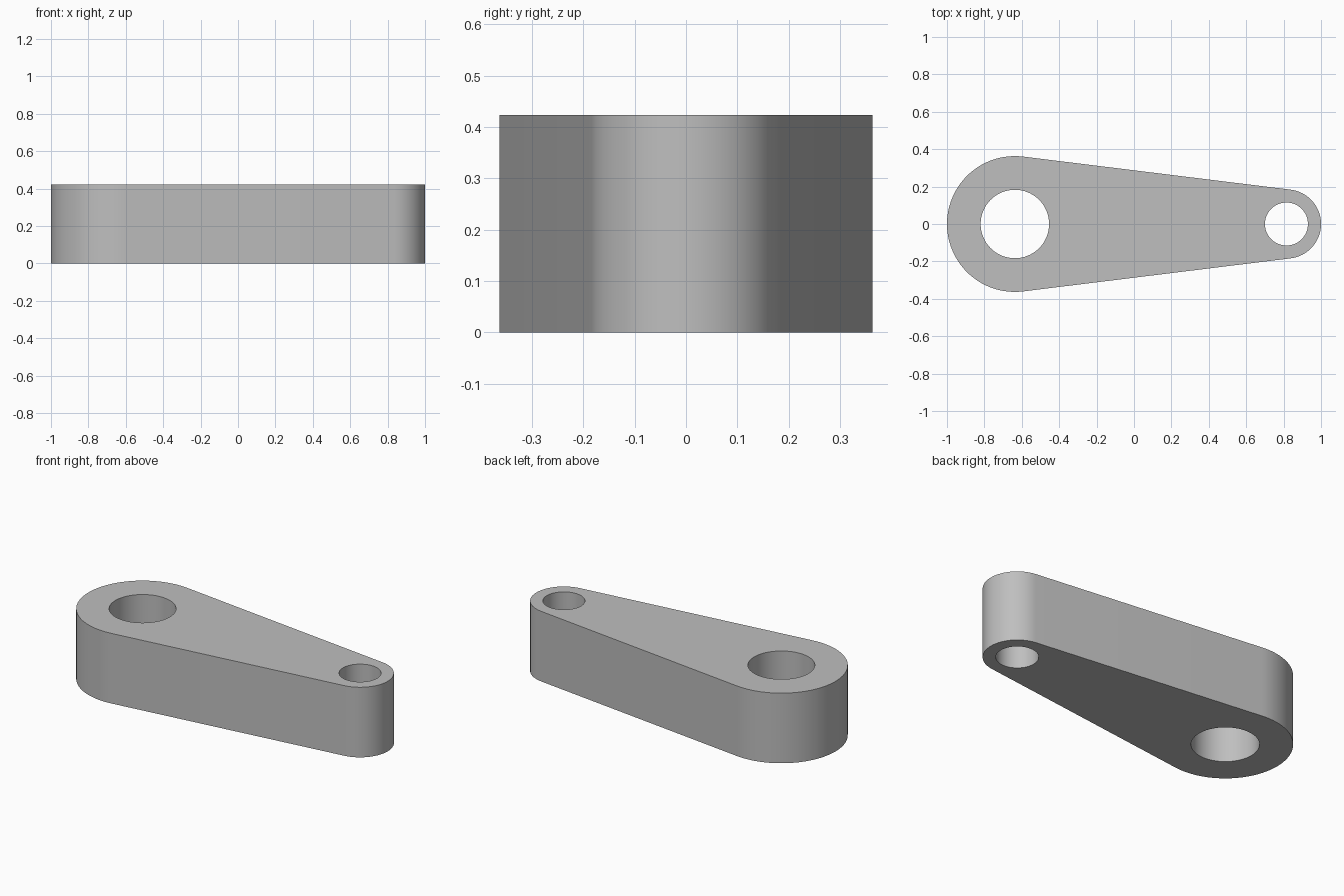
import bpy
import bmesh
from math import acos, cos, sin, pi, radians

if "Cube" in bpy.data.objects:
    bpy.data.objects.remove(bpy.data.objects["Cube"], do_unlink=True)

HEIGHT = 0.423
BIG_X, BIG_R, BIG_HOLE = -0.637, 0.363, 0.183
SMALL_X, SMALL_R, SMALL_HOLE = 0.815, 0.185, 0.115


def arc(cx, radius, start, end, steps):
    """Points along an arc centred on the x axis."""
    angles = [start + (end - start) * i / steps for i in range(steps + 1)]
    return [(cx + radius * cos(a), radius * sin(a), 0) for a in angles]


def add_loop(bm, points):
    verts = [bm.verts.new(p) for p in points]
    return [bm.edges.new((v, verts[(i + 1) % len(verts)])) for i, v in enumerate(verts)]


# Outline: two round ends joined by their common tangents
tangent = acos((BIG_R - SMALL_R) / (SMALL_X - BIG_X))
outline = arc(BIG_X, BIG_R, tangent, 2 * pi - tangent, 48)
outline += arc(SMALL_X, SMALL_R, -tangent, tangent, 40)

# Flat profile with both bores, extruded to full height
bm = bmesh.new()
edges = add_loop(bm, outline)
for cx, radius in ((BIG_X, BIG_HOLE), (SMALL_X, SMALL_HOLE)):
    edges += add_loop(bm, arc(cx, radius, 0, 2 * pi, 64)[:-1])
bmesh.ops.triangle_fill(bm, edges=edges, use_beauty=True, normal=(0, 0, 1))
extruded = bmesh.ops.extrude_face_region(bm, geom=bm.faces[:])
top = [g for g in extruded["geom"] if isinstance(g, bmesh.types.BMVert)]
bmesh.ops.translate(bm, verts=top, vec=(0, 0, HEIGHT))
bmesh.ops.recalc_face_normals(bm, faces=bm.faces[:])

mesh = bpy.data.meshes.new("link_arm")
bm.to_mesh(mesh)
bm.free()
link_arm = bpy.data.objects.new("link_arm", mesh)
bpy.context.collection.objects.link(link_arm)

# Plain grey metal
grey = bpy.data.materials.new("plain_grey")
colour = (0.52, 0.52, 0.52, 1)
grey.use_nodes = True
grey.diffuse_color = colour
grey.node_tree.nodes["Principled BSDF"].inputs["Base Color"].default_value = colour
mesh.materials.append(grey)

# Smooth round walls, sharp rims
bpy.ops.object.select_all(action="DESELECT")
link_arm.select_set(True)
bpy.context.view_layer.objects.active = link_arm
bpy.ops.object.shade_smooth_by_angle(angle=radians(30))
